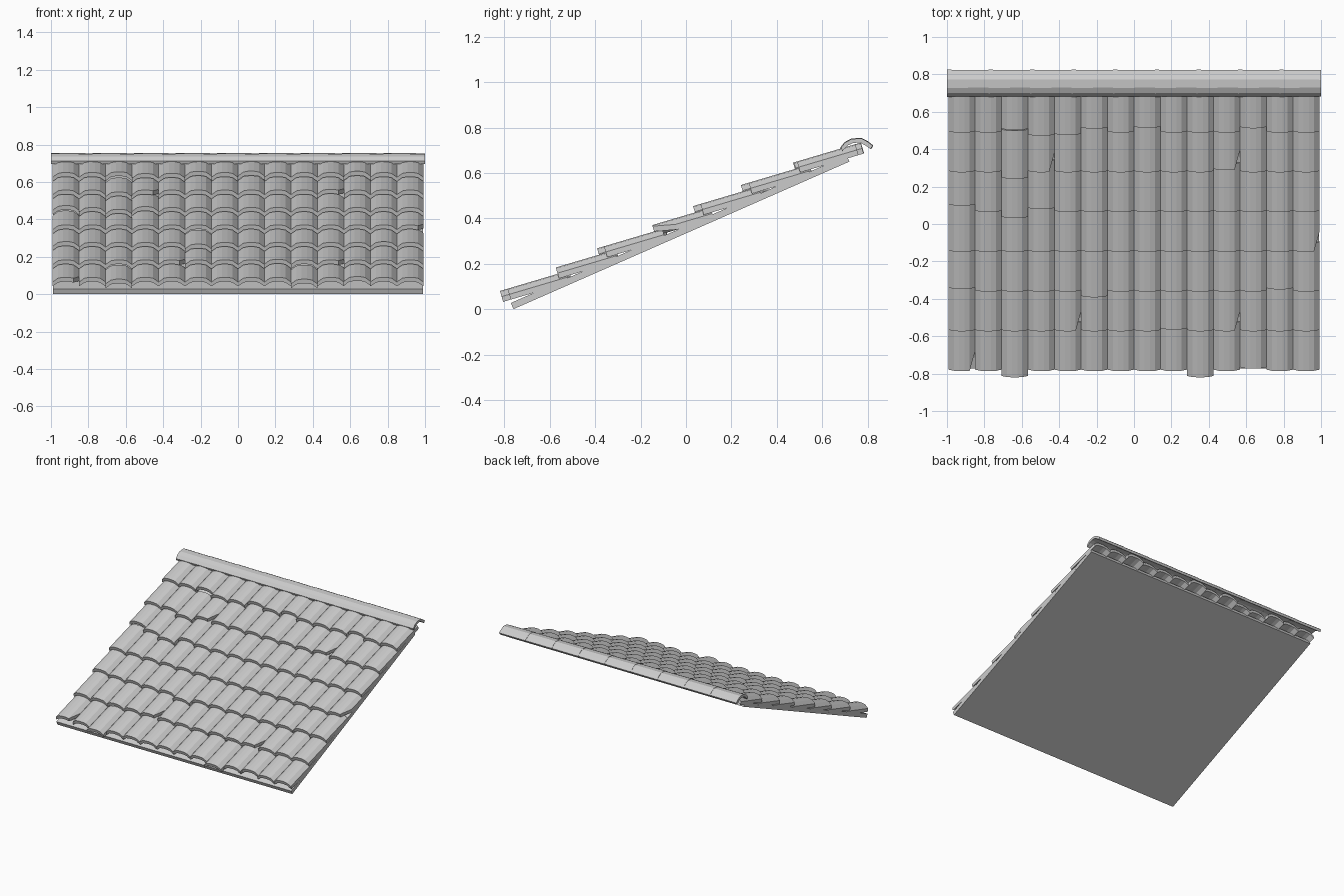
import bpy, bmesh, math
from mathutils import Vector

if "Cube" in bpy.data.objects:
    bpy.data.objects.remove(bpy.data.objects["Cube"])

COLS, ROWS, PITCH = 14, 7, 0.1416
ROOF = 0.4395                      # roof slope
TILT = math.radians(16.5)          # tiles lie flatter than the deck
ALONG = Vector((0, math.cos(TILT), math.sin(TILT)))
UP = Vector((0, -math.sin(TILT), math.cos(TILT)))
LENGTH, THICK = 0.268, 0.024

# Arched tile section: across, height
ARCH = [(-0.0703, 0), (-0.042, 0.021), (-0.015, 0.026),
        (0.015, 0.026), (0.042, 0.021), (0.0703, 0)]

# Slipped tiles (row, column): shift along the slope
SLIP = {(0, 2): -0.035, (0, 9): -0.035, (0, 11): 0.014, (1, 8): 0.01,
        (2, 0): 0.014, (2, 5): -0.032, (2, 12): 0.012, (4, 0): 0.036,
        (4, 2): -0.034, (4, 3): 0.016, (5, 2): -0.036, (5, 10): 0.012,
        (6, 2): 0.014, (6, 3): -0.018, (6, 4): -0.014, (6, 5): 0.022,
        (6, 7): 0.026, (6, 11): 0.024}
# Tiles with a broken right front corner
BROKEN = {(0, 0), (1, 4), (1, 10), (3, 13), (5, 3), (5, 10)}


def make_object(name, bm):
    bmesh.ops.recalc_face_normals(bm, faces=bm.faces)
    mesh = bpy.data.meshes.new(name)
    bm.to_mesh(mesh)
    bm.free()
    obj = bpy.data.objects.new(name, mesh)
    bpy.context.collection.objects.link(obj)
    return obj


def shell(bm, rings):
    """Closed strip between two ends; each end is (lower points, upper points)."""
    (la, ua), (lb, ub) = [[[bm.verts.new(p) for p in pts] for pts in r] for r in rings]
    n = len(la)
    for i in range(n - 1):
        j = i + 1
        bm.faces.new((ua[i], ua[j], ub[j], ub[i]))
        bm.faces.new((la[j], la[i], lb[i], lb[j]))
        bm.faces.new((la[i], la[j], ua[j], ua[i]))
        bm.faces.new((lb[j], lb[i], ub[i], ub[j]))
    for i in (0, n - 1):
        bm.faces.new((la[i], ua[i], ub[i], lb[i]))


# Roof deck
bm = bmesh.new()
profile = [(-0.76, 0.0), (0.72, 0.65), (0.708, 0.677), (-0.772, 0.027)]
left, right = [[bm.verts.new((x, y, z)) for y, z in profile] for x in (-0.99, 0.99)]
bm.faces.new(left)
bm.faces.new(right)
for i in range(4):
    j = (i + 1) % 4
    bm.faces.new((left[i], left[j], right[j], right[i]))
make_object("roof_deck", bm)

# Tile courses
for r in range(ROWS):
    bm = bmesh.new()
    y0 = -0.772 + 0.2125 * r
    z0 = 0.042 + ROOF * 0.2125 * r
    for c in range(COLS):
        base = Vector(((c - (COLS - 1) / 2) * PITCH, y0, z0)) + ALONG * SLIP.get((r, c), 0)
        rings = []
        for end in (0, LENGTH):
            low, top = [], []
            for i, (x, h) in enumerate(ARCH):
                d = end
                if (r, c) in BROKEN and end == 0 and i == len(ARCH) - 1:
                    d = 0.1
                p = base + Vector((x, 0, 0)) + ALONG * d
                low.append(p + UP * h)
                top.append(p + UP * (h + THICK))
            rings.append((low, top))
        shell(bm, rings)
    make_object(f"tile_course_{r + 1}", bm)

# Ridge caps: outer curve y, z, thinned towards the inside
OUTER = [(0.68, 0.712), (0.699, 0.736), (0.728, 0.751), (0.772, 0.755),
         (0.802, 0.739), (0.825, 0.721)]
INNER = [(0.686, 0.697), (0.711, 0.722), (0.735, 0.733), (0.766, 0.736),
         (0.792, 0.722), (0.816, 0.705)]
CY, CZ = 0.752, 0.70
bm = bmesh.new()
N, STEP = 9, 2.0 / 9
for k in range(N):
    x0 = -1 + k * STEP
    rings = []
    for x, s in ((x0, 1.0), (min(x0 + STEP + 0.012, 1.0), 0.96)):
        rings.append([[(x, CY + (y - CY) * s, CZ + (z - CZ) * s) for y, z in pts]
                      for pts in (INNER, OUTER)])
    shell(bm, rings)
make_object("ridge_caps", bm)
